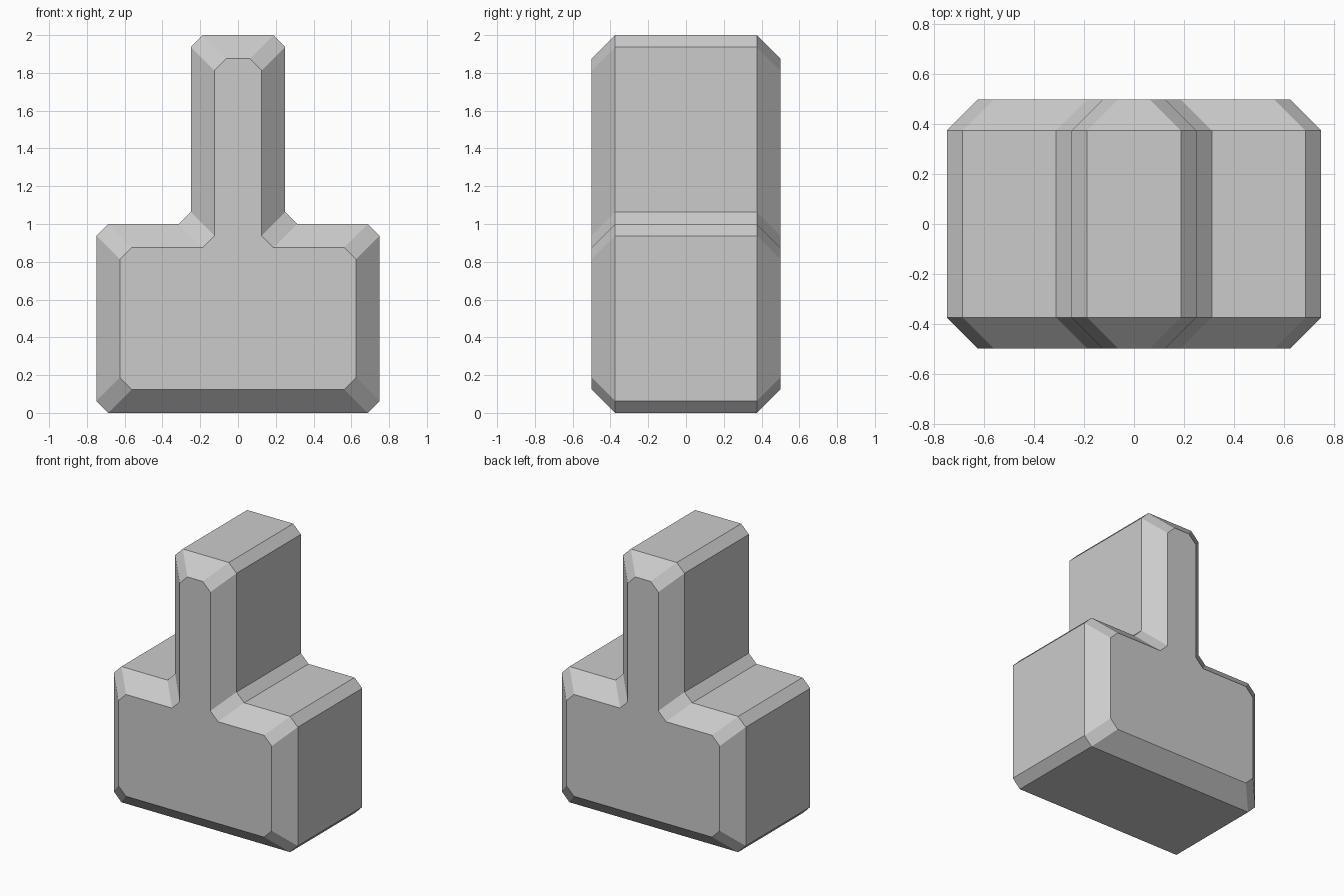
import bpy, bmesh

if "Cube" in bpy.data.objects:
    bpy.data.objects.remove(bpy.data.objects["Cube"])

CUT = 0.0625     # corner chamfer in the profile
INSET = 0.125    # bevel towards the front and back faces

# Right-half corners: x, z, direction of the inward bevel shift
corners = [(0.75, 0, -1, 1), (0.75, 1, -1, -1), (0.25, 1, -1, -1), (0.25, 2, -1, -1)]
# Mirror for the complete T outline, counter-clockwise from the front
corners += [(-x, z, -sx, sz) for x, z, sx, sz in reversed(corners)]


def outline(inset):
    """Inset T profile with every corner chamfered."""
    pts = [(x + sx * inset, z + sz * inset) for x, z, sx, sz in corners]
    out = []
    for i, (x, z) in enumerate(pts):
        for nx, nz in (pts[i - 1], pts[(i + 1) % len(pts)]):
            d = abs(nx - x) + abs(nz - z)
            out.append((x + (nx - x) / d * CUT, z + (nz - z) / d * CUT))
    return out


# T block: four profile rings joined from front to back
bm = bmesh.new()
rings = [[bm.verts.new((x, y, z)) for x, z in outline(inset)]
         for y, inset in ((-0.5, INSET), (-0.375, 0), (0.375, 0), (0.5, INSET))]
for a, b in zip(rings, rings[1:]):
    for i in range(len(a)):
        bm.faces.new((a[i - 1], b[i - 1], b[i], a[i]))

# Front and back caps
bm.faces.new(rings[0])
bm.faces.new(rings[-1][::-1])
bmesh.ops.recalc_face_normals(bm, faces=bm.faces)

mesh = bpy.data.meshes.new("t_block")
bm.to_mesh(mesh)
bm.free()
bpy.context.collection.objects.link(bpy.data.objects.new("t_block", mesh))
